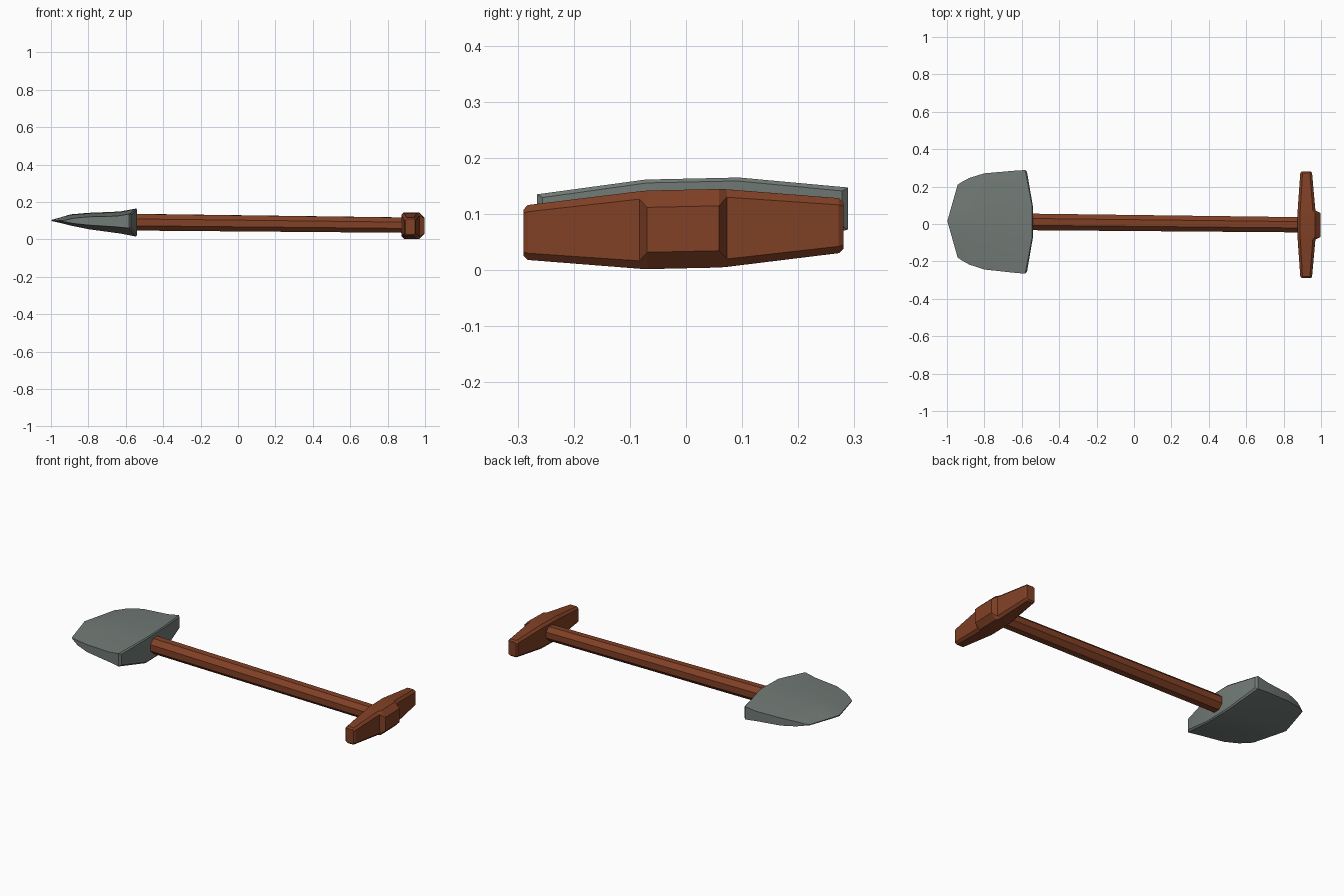
import bpy, bmesh, math
from mathutils import Matrix, Vector

cube = bpy.data.objects.get("Cube")
if cube:
    bpy.data.objects.remove(cube)


def material(name, rgb):
    m = bpy.data.materials.new(name)
    m.use_nodes = True
    m.diffuse_color = (*rgb, 1)
    bsdf = next(n for n in m.node_tree.nodes if n.type == 'BSDF_PRINCIPLED')
    bsdf.inputs["Base Color"].default_value = (*rgb, 1)
    return m


WOOD = material("reddish brown wood", (0.22, 0.052, 0.019))
STEEL = material("grey steel", (0.165, 0.195, 0.18))


def lean(x, y, z):
    """Slight yaw and roll shared by the whole tool as it lies on the ground."""
    return Vector((x, y - 0.0106 * (x - 0.5), z + 0.022 * y))


def loft(bm, rings):
    """Skin closed rings of equal length, leaving the ends open."""
    rows = [[bm.verts.new(lean(*p)) for p in ring] for ring in rings]
    for a, b in zip(rows, rows[1:]):
        for i in range(len(a)):
            j = (i + 1) % len(a)
            bm.faces.new((a[i], a[j], b[j], b[i]))
    return rows


def finish(bm, name, mat, angle):
    bmesh.ops.recalc_face_normals(bm, faces=bm.faces)
    me = bpy.data.meshes.new(name)
    bm.to_mesh(me)
    bm.free()
    me.materials.append(mat)
    ob = bpy.data.objects.new(name, me)
    bpy.context.collection.objects.link(ob)
    bpy.ops.object.select_all(action='DESELECT')
    ob.select_set(True)
    bpy.context.view_layer.objects.active = ob
    bpy.ops.object.shade_smooth_by_angle(angle=math.radians(angle))


# Blade: (centre x, edge x, half width, top centre, bottom centre, top edge, bottom edge)
BLADE = [
    (-0.540, -0.572, 0.267, 0.157, 0.024, 0.135, 0.073),
    (-0.545, -0.582, 0.277, 0.163, 0.017, 0.141, 0.066),
    (-0.630, -0.650, 0.272, 0.147, 0.033, 0.130, 0.073),
    (-0.800, -0.800, 0.257, 0.140, 0.056, 0.126, 0.082),
    (-0.900, -0.880, 0.232, 0.132, 0.075, 0.118, 0.090),
    (-0.960, -0.920, 0.210, 0.114, 0.090, 0.108, 0.097),
    (-0.998, -0.943, 0.195, 0.104, 0.098, 0.104, 0.100),
]
COLUMNS = (-1, -0.3, 0, 0.3, 1)


def blade_ring(row):
    cx, ex, w, tc, bc, te, be = row
    top, bottom = [], []
    for f in COLUMNS:
        shoulder = max(0, (abs(f) - 0.3) / 0.7)
        k = shoulder if cx > -0.8 else abs(f)
        x = cx + (ex - cx) * k
        top.append((x, f * w, tc + (te - tc) * shoulder))
        bottom.append((x, f * w, bc + (be - bc) * shoulder))
    return top + bottom[::-1]


bm = bmesh.new()
rows = loft(bm, [blade_ring(r) for r in BLADE])
n = len(COLUMNS)
for end in (rows[0], rows[-1]):
    for i in range(n - 1):
        bm.faces.new((end[i], end[i + 1], end[-2 - i], end[-1 - i]))
finish(bm, "shovel_blade", STEEL, 30)


# Shaft: tapered eight-sided pole
def shaft_ring(x, z, r):
    angles = [math.tau * (i + 0.5) / 8 for i in range(8)]
    return [(x, r * math.cos(a), z + r * math.sin(a)) for a in angles]


bm = bmesh.new()
rows = loft(bm, [shaft_ring(-0.58, 0.092, 0.048), shaft_ring(0.9, 0.076, 0.044)])
for end in rows:
    bm.faces.new(end)
finish(bm, "shaft", WOOD, 20)


# Cross grip: chamfered box sections running along y, with a raised centre pad
def grip_ring(y, x0, x1, h, c, d):
    profile = [(x0, c - h), (x0, h - c), (x0 + c, h), (x1 - d, h),
               (x1, h - d), (x1, d - h), (x1 - d, -h), (x0 + c, -h)]
    return [(x, y, 0.073 + z) for x, z in profile]


HALF = [(0.285, 0.896, 0.946, 0.041, 0.006, 0.006),
        (0.277, 0.889, 0.952, 0.049, 0.012, 0.012),
        (0.078, 0.875, 0.970, 0.069, 0.014, 0.014),
        (0.064, 0.874, 0.998, 0.070, 0.014, 0.030)]
sections = [(-y, *rest) for y, *rest in HALF] + HALF[::-1]
bm = bmesh.new()
rows = loft(bm, [grip_ring(*s) for s in sections])
for end in (rows[0], rows[-1]):
    bm.faces.new(end)
finish(bm, "cross_grip", WOOD, 20)
